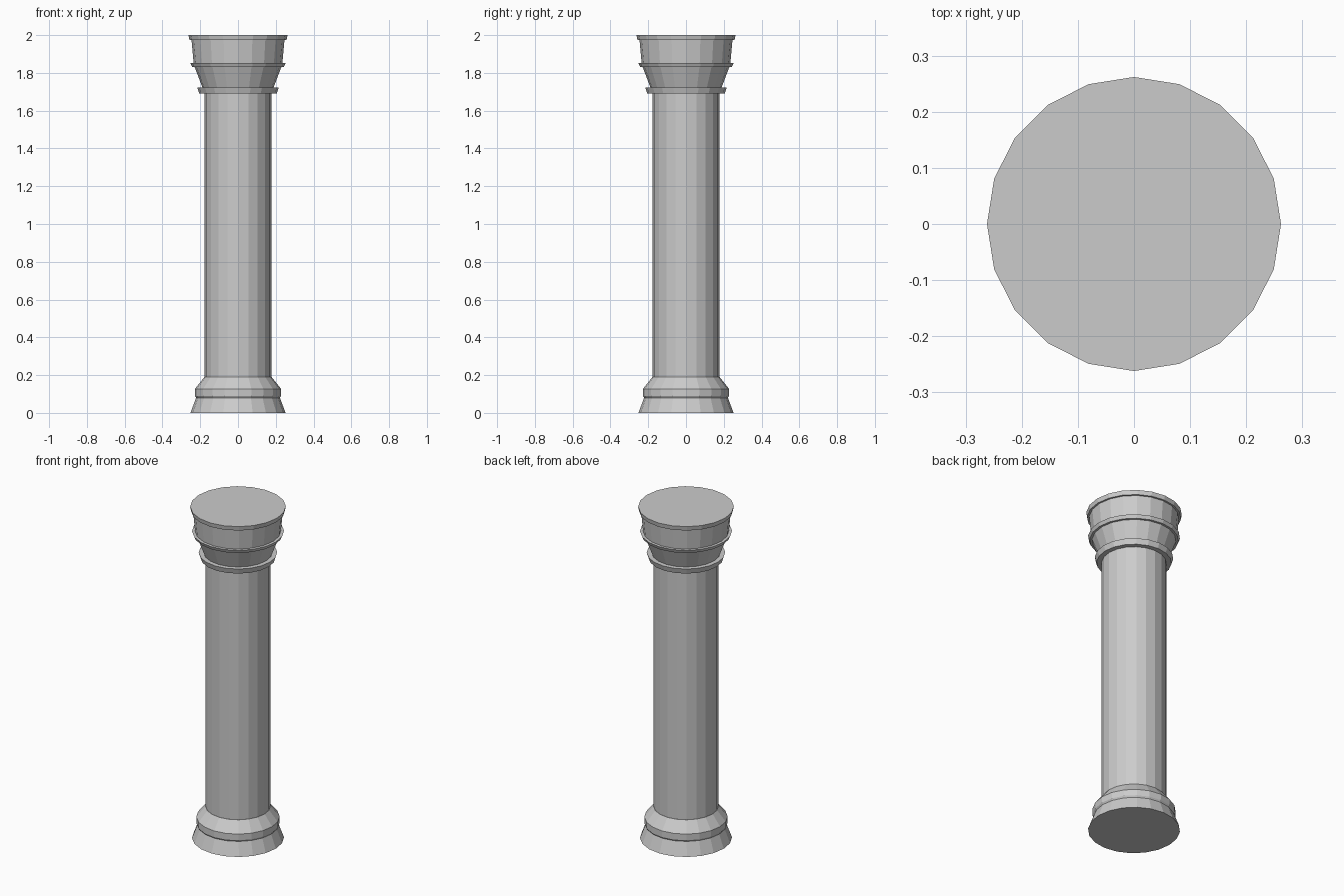
import bpy, bmesh
from math import cos, sin, pi

if "Cube" in bpy.data.objects:
    bpy.data.objects.remove(bpy.data.objects["Cube"])

SIDES = 20


def lathe(name, profile):
    """Closed flat-shaded turned part from (radius, height) points."""
    bm = bmesh.new()
    rings = [[bm.verts.new((r * cos(2 * pi * i / SIDES), r * sin(2 * pi * i / SIDES), z))
              for i in range(SIDES)] for r, z in profile]
    for low, high in zip(rings, rings[1:]):
        for i in range(SIDES):
            j = (i + 1) % SIDES
            bm.faces.new((low[i], low[j], high[j], high[i]))
    bm.faces.new(rings[0][::-1])
    bm.faces.new(rings[-1])
    mesh = bpy.data.meshes.new(name)
    bm.to_mesh(mesh)
    bm.free()
    obj = bpy.data.objects.new(name, mesh)
    bpy.context.collection.objects.link(obj)
    return obj


# Flared foot with rounded collar, tapering into the shaft
lathe("base", [(0.252, 0), (0.222, 0.08), (0.228, 0.09), (0.228, 0.127), (0.178, 0.19)])

# Plain shaft
lathe("shaft", [(0.177, 0.19), (0.177, 1.69)])

# Capital: neck ring, bell, middle ring, drum and top slab
lathe("neck_ring", [(0.205, 1.69), (0.215, 1.722)])
lathe("bell", [(0.188, 1.722), (0.230, 1.832)])
lathe("middle_ring", [(0.243, 1.832), (0.252, 1.852)])
lathe("drum", [(0.235, 1.852), (0.246, 1.974)])
lathe("top_slab", [(0.257, 1.974), (0.262, 2.0)])
